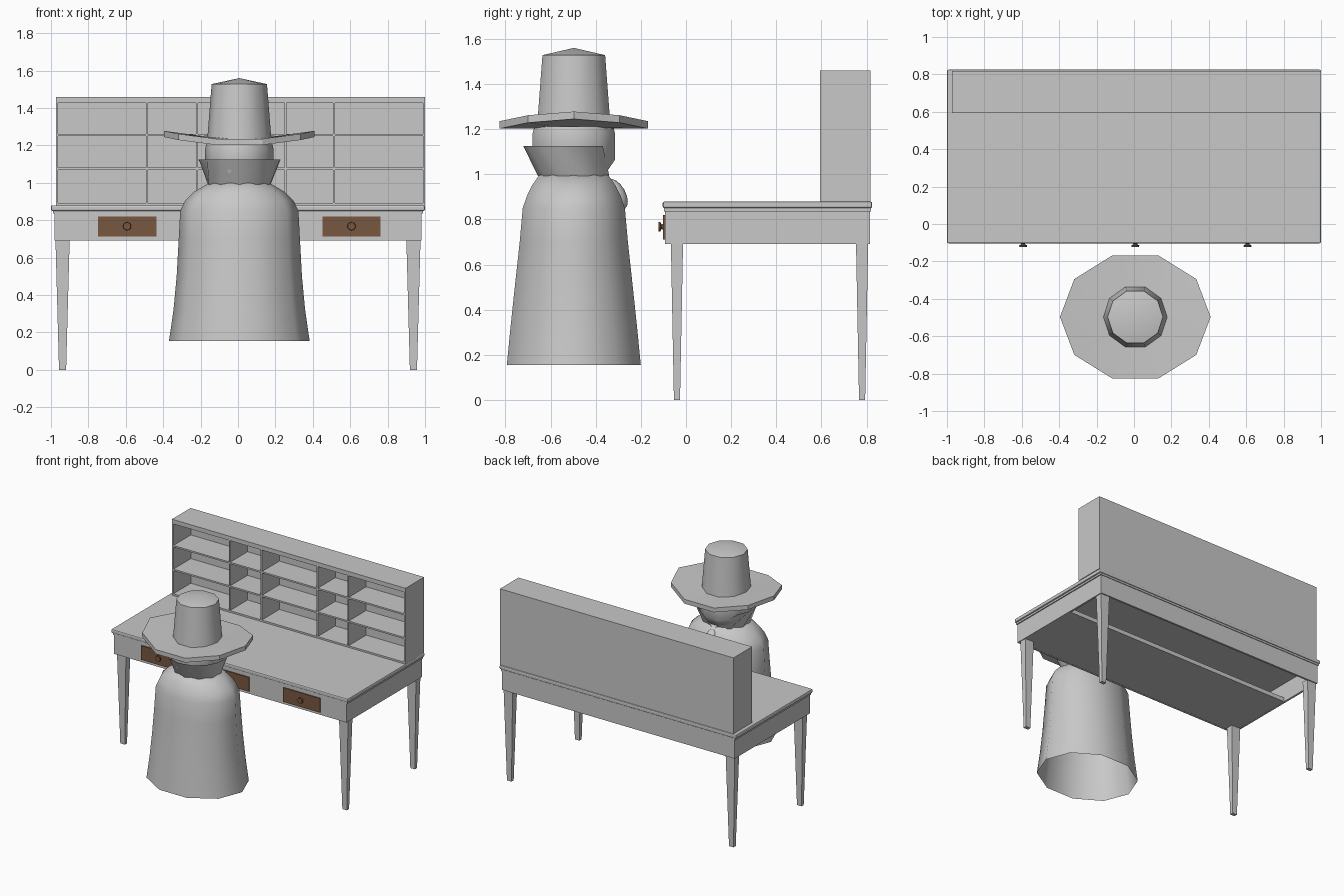
import bpy, bmesh, math
from mathutils import Matrix

if "Cube" in bpy.data.objects:
    bpy.data.objects.remove(bpy.data.objects["Cube"])


def material(name, rgb):
    m = bpy.data.materials.new(name)
    m.diffuse_color = (*rgb, 1)
    m.use_nodes = True
    m.node_tree.nodes["Principled BSDF"].inputs["Base Color"].default_value = m.diffuse_color
    return m


GREY = material("plain grey", (0.58, 0.58, 0.58))
BROWN = material("drawer brown", (0.19, 0.095, 0.05))


def finish(name, bm, mat=GREY, smooth=None):
    me = bpy.data.meshes.new(name)
    bm.to_mesh(me)
    bm.free()
    me.materials.append(mat)
    ob = bpy.data.objects.new(name, me)
    bpy.context.collection.objects.link(ob)
    if smooth:
        bpy.ops.object.select_all(action='DESELECT')
        ob.select_set(True)
        bpy.context.view_layer.objects.active = ob
        bpy.ops.object.shade_smooth_by_angle(angle=math.radians(smooth))
    return ob


def add_box(bm, x0, x1, y0, y1, z0, z1):
    mat = Matrix.Translation(((x0 + x1) / 2, (y0 + y1) / 2, (z0 + z1) / 2)) @ \
        Matrix.Diagonal((x1 - x0, y1 - y0, z1 - z0, 1))
    return bmesh.ops.create_cube(bm, size=1, matrix=mat)["verts"]


def boxes(name, dims, mat=GREY, bevel=0):
    bm = bmesh.new()
    for d in dims:
        add_box(bm, *d)
    ob = finish(name, bm, mat)
    if bevel:
        b = ob.modifiers.new("bevel", 'BEVEL')
        b.width, b.segments = bevel, 2
    return ob


def lathe(name, profile, center, sides=10, bottom=False, top=True, smooth=50, mat=GREY, rot=None):
    """Elliptical rings from (x radius, y radius, z); zero radius makes a tip."""
    bm = bmesh.new()
    rings = []
    for rx, ry, z in profile:
        if rx == 0:
            rings.append([bm.verts.new((0, 0, z))])
        else:
            rings.append([bm.verts.new((rx * math.cos(math.tau * i / sides),
                                        ry * math.sin(math.tau * i / sides), z)) for i in range(sides)])
    for a, b in zip(rings, rings[1:]):
        for i in range(sides):
            j = (i + 1) % sides
            if len(b) == 1:
                bm.faces.new((a[i], a[j], b[0]))
            elif len(a) == 1:
                bm.faces.new((a[0], b[j], b[i]))
            else:
                bm.faces.new((a[i], a[j], b[j], b[i]))
    if bottom and len(rings[0]) > 1:
        bm.faces.new(rings[0][::-1])
    if top and len(rings[-1]) > 1:
        bm.faces.new(rings[-1])
    if rot:
        bm.transform(rot)
    bm.transform(Matrix.Translation(center))
    return finish(name, bm, mat, smooth)


# ---- Desk top and moulding
boxes("desk_top", [(-1, 1, -0.103, 0.825, 0.85, 0.88)], bevel=0.008)
boxes("desk_moulding", [(-0.99, 0.99, -0.097, 0.82, 0.836, 0.85)])

# ---- Apron boards and the board beneath the drawers
X, Y0, Y1, Z0, Z1, T = 0.982, -0.093, 0.815, 0.692, 0.836, 0.015
boxes("apron", [(-X, X, Y0, Y0 + T, Z0, Z1), (-X, X, Y1 - T, Y1, Z0, Z1),
                (-X, -X + T, Y0 + T, Y1 - T, Z0, Z1), (X - T, X, Y0 + T, Y1 - T, Z0, Z1)])
boxes("drawer_floor", [(-X + T, X - T, Y0 + T, 0.47, Z0 + 0.001, 0.725)])

# ---- Tapered legs
bm = bmesh.new()
for cx in (-0.938, 0.938):
    for cy in (-0.04, 0.78):
        for v in add_box(bm, cx - 0.038, cx + 0.038, cy - 0.027, cy + 0.027, 0, 0.70):
            if v.co.z < 0.1:
                v.co.x = cx + (v.co.x - cx) * 0.5
                v.co.y = cy + (v.co.y - cy) * 0.5
finish("legs", bm)

# ---- Drawers and flared knobs
for i, cx in enumerate((-0.593, 0.007, 0.607)):
    boxes(f"drawer_{i}", [(cx - 0.156, cx + 0.156, -0.101, -0.092, 0.712, 0.82)], BROWN)
    lathe(f"knob_{i}", [(0.014, 0.014, 0), (0.010, 0.010, 0.008), (0.022, 0.022, 0.015), (0.020, 0.020, 0.022)],
          (cx, -0.100, 0.768), sides=16, mat=BROWN, rot=Matrix.Rotation(math.pi / 2, 4, 'X'))

# ---- Shelf unit: shell, uprights and shelves
L, R, F, B = -0.973, 1.0, 0.593, 0.817
shelf = [(L, R, B - 0.012, B, 0.88, 1.46), (L, R, F, B - 0.012, 1.427, 1.46),
         (L, R, F, B - 0.012, 0.88, 0.893),
         (L, L + 0.011, F, B - 0.012, 0.893, 1.427), (R - 0.011, R, F, B - 0.012, 0.893, 1.427)]
shelf += [(x - 0.005, x + 0.005, F + 0.001, B - 0.012, 0.893, 1.427) for x in (-0.488, -0.219, 0.253, 0.514)]
shelf += [(L + 0.011, R - 0.011, F + 0.002, B - 0.012, z - 0.006, z + 0.006) for z in (1.075, 1.256)]
boxes("shelf_unit", shelf)

# ---- Seated figure: open robe
CX, CY = 0.007, -0.497
lathe("robe", [(0.376, 0.312, 0.155), (0.352, 0.295, 0.32), (0.335, 0.275, 0.5), (0.324, 0.252, 0.70),
               (0.316, 0.238, 0.85), (0.29, 0.218, 0.905), (0.245, 0.195, 0.95), (0.165, 0.160, 0.998)],
      (CX, CY, 0), smooth=60)

# ---- Rounded clasp on the chest
bm = bmesh.new()
bmesh.ops.create_uvsphere(bm, u_segments=10, v_segments=8, radius=1,
                          matrix=Matrix.Translation((CX, -0.308, 0.912)) @ Matrix.Rotation(0.5, 4, 'X')
                          @ Matrix.Diagonal((0.045, 0.04, 0.075, 1)))
finish("chest_clasp", bm, smooth=50)

# ---- Head
lathe("head", [(0.125, 0.13, 0.985), (0.155, 0.16, 1.02), (0.183, 0.192, 1.065), (0.183, 0.192, 1.18),
               (0.175, 0.184, 1.212)], (CX, CY, 0), bottom=True)

# ---- Flared collar, split by a V facing the desk
bm = bmesh.new()
N = 10
low, high = [], []
for i in range(N + 1):
    t = i / N
    a0 = math.radians(85 - 350 * t)
    a1 = math.radians(35 - 250 * t)
    low.append(bm.verts.new((CX + 0.174 * math.cos(a0), CY + 0.158 * math.sin(a0), 0.992)))
    high.append(bm.verts.new((CX + 0.224 * math.cos(a1), CY + 0.224 * math.sin(a1), 1.125)))
for i in range(N):
    bm.faces.new((low[i + 1], low[i], high[i], high[i + 1]))
finish("collar", bm, smooth=50)

# ---- Hat brim, curled up at the sides
bm = bmesh.new()
rings = []
for rx, ry, dz in ((0.12, 0.12, 0.006), (0.403, 0.345, 0), (0.403, 0.345, 0.033), (0.12, 0.12, 0.036)):
    ring = []
    for i in range(10):
        x, y = rx * math.cos(math.tau * i / 10), ry * math.sin(math.tau * i / 10)
        ring.append(bm.verts.new((CX + x, CY + y, 1.198 + dz + 0.29 * x * x)))
    rings.append(ring)
for a, b in zip(rings, rings[1:]):
    for i in range(10):
        j = (i + 1) % 10
        bm.faces.new((a[i], a[j], b[j], b[i]))
bm.faces.new(rings[0][::-1])
bm.faces.new(rings[-1])
bmesh.ops.recalc_face_normals(bm, faces=bm.faces)
finish("hat_brim", bm, smooth=30)

# ---- Hat crown
lathe("hat_crown", [(0.172, 0.170, 1.225), (0.148, 0.146, 1.528), (0, 0, 1.56)], (CX, CY, 0))
